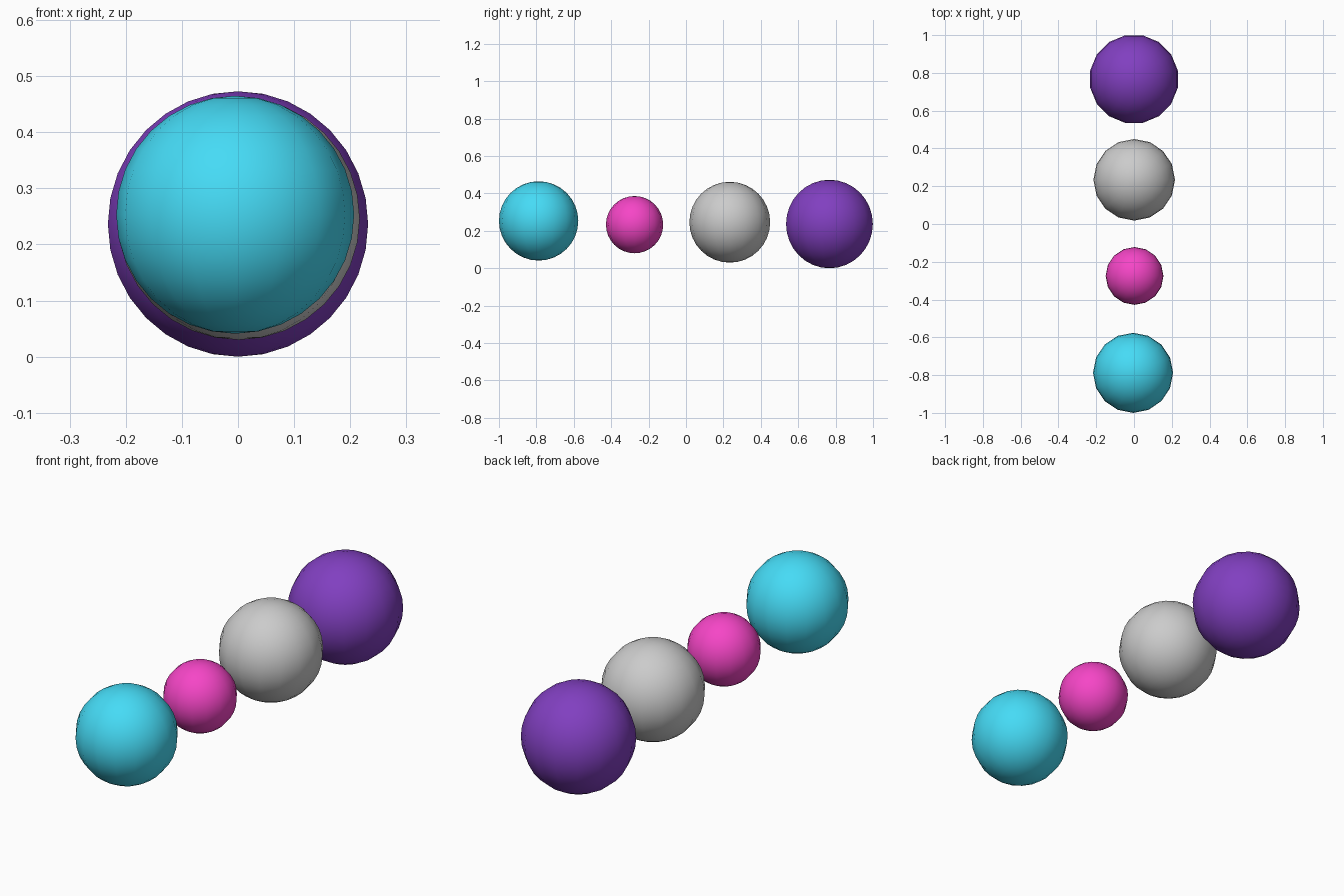
import bpy
import math

if "Cube" in bpy.data.objects:
    bpy.data.objects.remove(bpy.data.objects["Cube"])


def ball(name, centre, radius, turn=0.0, colour=None):
    """Smooth shaded ball with 16 segments and 16 rings."""
    bpy.ops.mesh.primitive_uv_sphere_add(
        segments=16, ring_count=16, radius=radius,
        location=centre, rotation=(0, 0, turn))
    obj = bpy.context.object
    obj.name = name
    bpy.ops.object.shade_smooth()
    if colour:
        mat = bpy.data.materials.new(name + "_colour")
        mat.diffuse_color = (*colour, 1)
        mat.use_nodes = True
        mat.node_tree.nodes["Principled BSDF"].inputs["Base Color"].default_value = mat.diffuse_color
        obj.data.materials.append(mat)
    return obj


HALF_STEP = math.pi / 16

# Row of four balls from front to back
ball("cyan_ball", (-0.005, -0.788, 0.253), 0.212, 0, (0.06, 0.71, 0.92))
ball("magenta_ball", (0.003, -0.275, 0.233), 0.153, 0, (0.92, 0.06, 0.57))
ball("grey_ball", (0.001, 0.234, 0.246), 0.216)
ball("purple_ball", (0.0, 0.767, 0.2365), 0.2365, HALF_STEP, (0.22, 0.05, 0.53))
